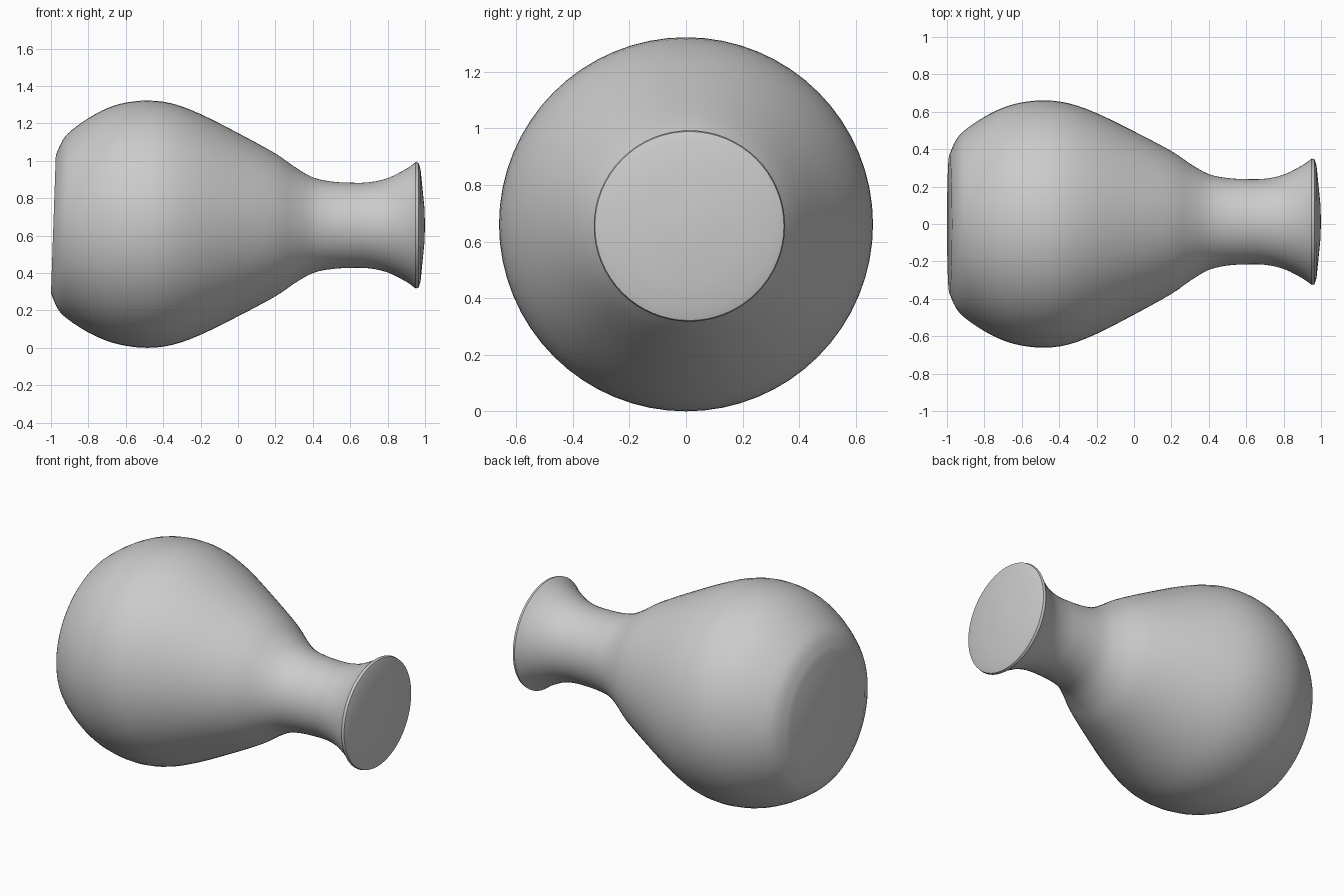
import bpy, bmesh, math
from mathutils import Vector

cube = bpy.data.objects.get("Cube")
if cube:
    bpy.data.objects.remove(cube, do_unlink=True)

# One plain grey clay material
clay = bpy.data.materials.new("grey_clay")
clay.use_nodes = True
grey = (0.6, 0.6, 0.6, 1.0)
clay.diffuse_color = grey
bsdf = clay.node_tree.nodes["Principled BSDF"]
bsdf.inputs["Base Color"].default_value = grey
bsdf.inputs["Roughness"].default_value = 0.8

SEGMENTS = 64

# Body outline from base to lip: (position along x, radius)
BODY = [(-0.987, 0.37), (-0.95, 0.452), (-0.9, 0.505), (-0.8, 0.573), (-0.7, 0.622),
        (-0.6, 0.65), (-0.48, 0.661), (-0.35, 0.645), (-0.2, 0.59), (0.0, 0.49),
        (0.2, 0.382), (0.3, 0.313), (0.4, 0.256), (0.5, 0.234), (0.6, 0.228),
        (0.7, 0.23), (0.8, 0.252), (0.9, 0.302), (0.95, 0.338)]
# Closed mouth: rounded lip edge, then a slightly domed disc
MOUTH = [(0.95, 0.338), (0.965, 0.334), (0.976, 0.30), (0.986, 0.2), (0.996, 0.1)]


def smooth_path(points, steps):
    """Catmull-Rom curve through the points."""
    pts = [Vector(p) for p in points]
    pts = [2 * pts[0] - pts[1]] + pts + [2 * pts[-1] - pts[-2]]
    out = []
    for a, b, c, d in zip(pts, pts[1:], pts[2:], pts[3:]):
        for i in range(steps):
            t = i / steps
            out.append(0.5 * (2 * b + (c - a) * t + (2 * a - 5 * b + 4 * c - d) * t * t
                              + (3 * b - a - 3 * c + d) * t ** 3))
    return out + [pts[-2]]


def place(x, r, angle):
    """Point on the lying vase; the neck sits a little off axis and the base leans."""
    neck = min(max((x + 0.4) / 0.9, 0), 1)
    lean = 0.035 * min(max((-0.6 - x) / 0.387, 0), 1)
    y, z = r * math.cos(angle), r * math.sin(angle)
    return (x + lean * z, y + 0.012 * neck, z + 0.661 - 0.006 * neck)


# Lathe the vase around x
bm = bmesh.new()
path = smooth_path(BODY, 3) + [Vector(p) for p in MOUTH[1:]]
rings = [[bm.verts.new(place(p.x, p.y, math.tau * i / SEGMENTS)) for i in range(SEGMENTS)]
         for p in path]
for r0, r1 in zip(rings, rings[1:]):
    for i in range(SEGMENTS):
        j = (i + 1) % SEGMENTS
        bm.faces.new((r0[i], r0[j], r1[j], r1[i]))

# Flat base and centre of the mouth disc
bm.faces.new(rings[0])
tip = bm.verts.new(place(1.0, 0, 0))
for i in range(SEGMENTS):
    bm.faces.new((rings[-1][i], rings[-1][(i + 1) % SEGMENTS], tip))
bmesh.ops.recalc_face_normals(bm, faces=bm.faces[:])

mesh = bpy.data.meshes.new("vase")
bm.to_mesh(mesh)
bm.free()
mesh.materials.append(clay)
vase = bpy.data.objects.new("vase", mesh)
bpy.context.collection.objects.link(vase)

# Smooth sides with crisp base and lip edges
bpy.ops.object.select_all(action='DESELECT')
vase.select_set(True)
bpy.context.view_layer.objects.active = vase
bpy.ops.object.shade_smooth_by_angle(angle=math.radians(35))
